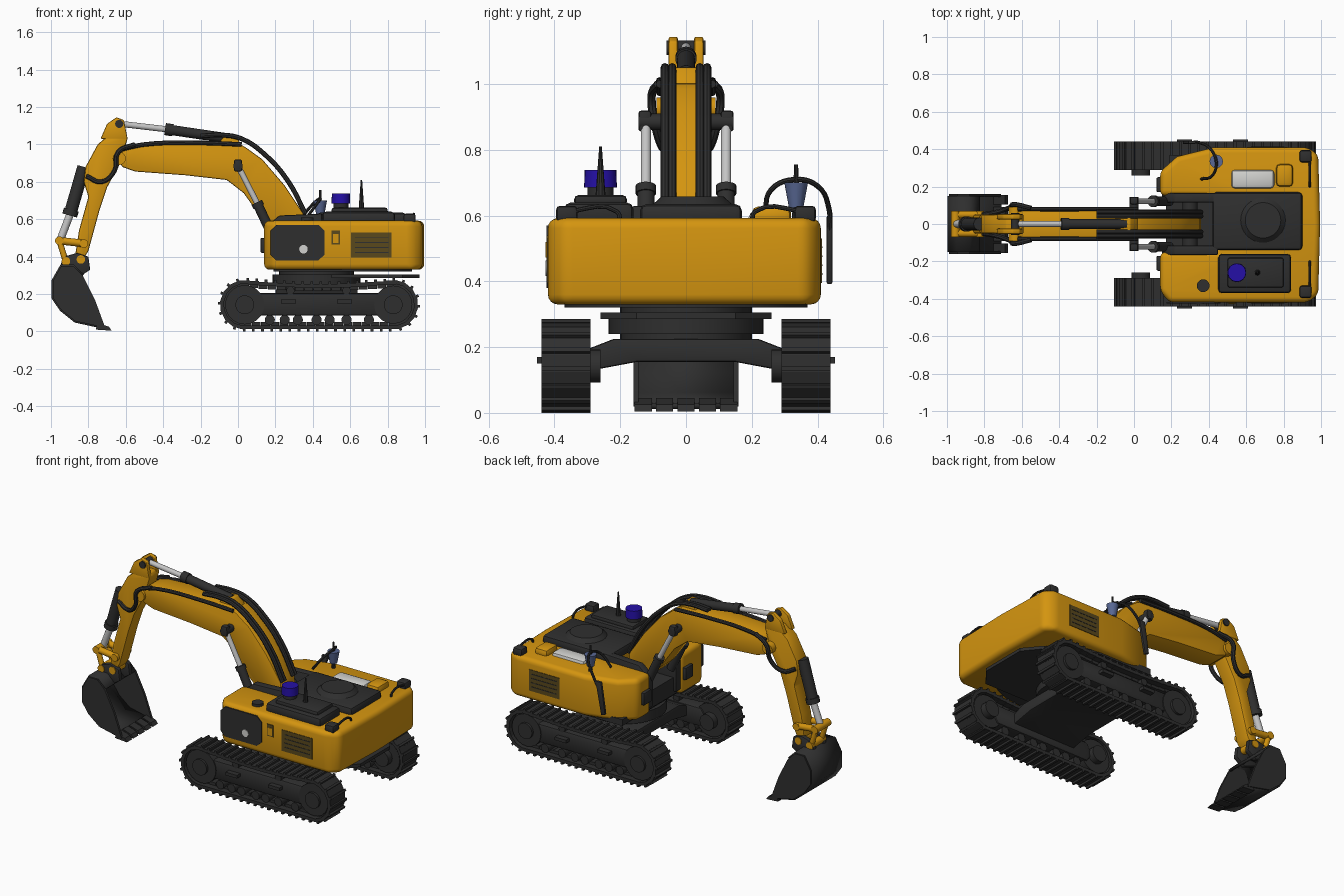
import bpy, bmesh
from math import pi, sin, cos, radians
from mathutils import Matrix, Vector
if "Cube" in bpy.data.objects:
    bpy.data.objects.remove(bpy.data.objects["Cube"])
created = []

def material(name, *color):
    mat = bpy.data.materials.new(name)
    mat.use_nodes = True
    mat.diffuse_color = (*color, 1)
    mat.node_tree.nodes["Principled BSDF"].inputs["Base Color"].default_value = (*color, 1)
    return mat

YELLOW = material("machine yellow", .66, .3, .005)
BLACK = material("matte black", .028, .028, .028)
STEEL = material("polished steel", .55, .55, .55)
WHITE = material("pale grey", .64, .64, .62)
BLUE = material("beacon blue", .018, .005, .38)
SLATE = material("slate blue", .1, .14, .3)
OLIVE = material("vent olive", .1, .065, .012)

def add_object(name, mesh, mat):
    mesh.materials.clear()
    mesh.materials.append(mat)
    created.append(bpy.data.objects.new(name, mesh))
    bpy.context.collection.objects.link(created[-1])
    return created[-1]

def finish(name, bm, mat):
    mesh = bpy.data.meshes.new(name)
    bmesh.ops.recalc_face_normals(bm, faces=bm.faces)
    bm.to_mesh(mesh)
    bm.free()
    return add_object(name, mesh, mat)

def prism(name, outline, low, high, mat, axis="y", bevel=0.0, segments=2):
    place = {"x": lambda a, b: (low, a, b), "y": lambda a, b: (a, low, b), "z": lambda a, b: (a, b, low)}[axis]
    bm = bmesh.new()
    face = bm.faces.new([bm.verts.new(place(a, b)) for a, b in outline])
    extruded = bmesh.ops.extrude_face_region(bm, geom=[face])["geom"]
    shift = Vector([(high - low) * (axis == letter) for letter in "xyz"])
    bmesh.ops.translate(bm, vec=shift, verts=[v for v in extruded if isinstance(v, bmesh.types.BMVert)])
    bmesh.ops.recalc_face_normals(bm, faces=bm.faces)
    if bevel:
        edges = [e for e in bm.edges if e.calc_face_angle(0) > radians(30)]
        bmesh.ops.bevel(bm, geom=edges, offset=bevel, segments=segments, profile=.5, affect="EDGES", clamp_overlap=True)
    return finish(name, bm, mat)

def box(name, xs, ys, zs, mat, bevel=0.0):
    return prism(name, [(xs[i], ys[j]) for i, j in ((0, 0), (1, 0), (1, 1), (0, 1))], *zs, mat, "z", bevel)

def rod(name, start, end, radius, mat, tip=None, sides=20):
    start, end = Vector(start), Vector(end)
    turn = (end - start).to_track_quat("Z", "Y").to_matrix().to_4x4()
    bm = bmesh.new()
    bmesh.ops.create_cone(bm, cap_ends=True, segments=sides, radius1=radius, radius2=radius if tip is None else tip,
                          depth=(end - start).length, matrix=Matrix.Translation((start + end) / 2) @ turn)
    return finish(name, bm, mat)

def hose(name, path, radius):
    curve = bpy.data.curves.new(name, "CURVE")
    curve.dimensions, curve.use_fill_caps = "3D", True
    curve.bevel_depth, curve.bevel_resolution, curve.resolution_u = radius, 2, 5
    spline = curve.splines.new("BEZIER")
    spline.bezier_points.add(len(path) - 1)
    for point, spot in zip(spline.bezier_points, path):
        point.co = spot
        point.handle_left_type = point.handle_right_type = "AUTO"
    temp = bpy.data.objects.new(name + "_path", curve)
    add_object(name, bpy.data.meshes.new_from_object(temp), BLACK)
    bpy.data.objects.remove(temp)

# Crawler tracks: shoes laid along a sagging loop
REAR, FRONT, AXLE, RADIUS, SHOES = .83, .036, .143, .12, 48
SPAN, ARC = REAR - FRONT, pi * RADIUS

def track_point(dist):
    half, along = divmod(dist, SPAN + ARC)
    flip, turn = 1 - 2 * half, max(0, along - SPAN) / RADIUS
    x = min(along, SPAN) - SPAN / 2 + RADIUS * sin(turn)
    sag = .02 * sin(pi * along / SPAN) if half == 0 and along < SPAN else 0
    return (REAR + FRONT) / 2 + flip * x, AXLE + flip * RADIUS * cos(turn) - sag, turn + pi * half

for side, label in ((-1, "near"), (1, "far")):
    bm = bmesh.new()
    for i in range(SHOES):
        x, z, angle = track_point(i * 2 * (SPAN + ARC) / SHOES)
        base = Matrix.Translation((x, side * .365, z)) @ Matrix.Rotation(angle, 4, "Y")
        for size, along, out in (((.055, .15, .02), 0, 0), ((.014, .15, .014), .016, .016), ((.046, .07, .02), 0, -.018)):
            shoe = base @ Matrix.Translation((along, 0, out)) @ Matrix.Diagonal((*size, 1))
            bmesh.ops.create_cube(bm, size=1, matrix=shoe)
    finish(label + "_track_shoes", bm, BLACK)
    frame = [(.06, .14), (.1, .205), (.76, .205), (.8, .15), (.76, .085), (.1, .085)]
    prism(label + "_track_frame", frame, side * .29, side * .42, BLACK, bevel=.012)
    for part, x, z, radius, low, high in (
            ("idler", FRONT, AXLE, .105, .3, .425), ("sprocket", REAR, AXLE, .102, .3, .425),
            ("idler_hub", FRONT, AXLE, .05, .26, .44), ("sprocket_hub", REAR, AXLE, .05, .26, .44),
            *[("lower_roller", x, .062, .027, .3, .425) for x in (.17, .25, .32, .42, .49, .58, .7)],
            *[("carrier_roller", x, .218, .022, .3, .425) for x in (.28, .58)]):
        rod(f"{label}_{part}", (x, side * low, z), (x, side * high, z), radius, BLACK)
    for x in (.23, .53):
        box(label + "_track_step", (x, x + .08), (side * .42, side * .453), (.15, .17), BLACK)
# Undercarriage and slew ring
half = [(.15, .155), (.31, .125), (.31, .19), (.22, .225)]
prism("carbody", half + [(-y, z) for y, z in reversed(half)], .2, .64, BLACK, "x", .008)
rod("slew_ring", (.42, 0, .22), (.42, 0, .335), .2, BLACK, sides=40)
rod("slew_flange", (.42, 0, .24), (.42, 0, .305), .235, BLACK, sides=40)
prism("belly_plate", [(.5, -.26), (.88, -.26), (.97, -.15), (.97, .15), (.88, .26), (.5, .26)], .285, .305, BLACK, "z")
arc = [(.55 + .38 * cos(a * pi / 12), .37 * sin(a * pi / 12)) for a in range(-6, 7)]
prism("revolving_frame", [(.19, -.37)] + arc + [(.19, .37)], .32, .36, BLACK, "z")
# House with a channel for the boom
plan = [(.14, -.15), (.14, -.36), (.19, -.42), (.93, -.42), (.985, -.375), (.995, 0), (.985, .37),
        (.93, .41), (.43, .41), (.23, .36), (.14, .28), (.14, .15), (.44, .15), (.44, -.15)]
prism("house", plan, .33, .592, YELLOW, "z", .03, 4)
box("channel_floor", (.17, .46), (-.15, .15), (.34, .45), BLACK)
for side in (-1, 1):
    wall = [(.15, .36), (.15, .56), (.22, .62), (.45, .63), (.45, .36)]
    prism("boom_bracket", wall, side * .115, side * .165, BLACK, bevel=.008)
    box("headlight", (.12, .15), (side * .17, side * .25), (.42, .5), BLACK, .008)
    box("rear_lamp", (.885, .95), (side * .33, side * .395), (.58, .63), BLACK, .012)
    hose("rear_rail", [(.94, side * .2, .58), (.94, side * .21, .612), (.94, side * .37, .612)], .007)
# Side panels
window = [(.175, .41), (.175, .54), (.205, .57), (.43, .57), (.462, .54), (.462, .41), (.43, .38), (.205, .38)]
prism("side_window", window, -.425, -.417, BLACK)
rod("window_badge", (.35, -.428, .44), (.35, -.421, .44), .023, WHITE)
box("latch_frame", (.5, .545), (-.424, -.417), (.465, .54), OLIVE)
box("latch_plate", (.507, .538), (-.427, -.419), (.472, .52), YELLOW)
for face, out in ((-.42, -.003), (.41, .003)):
    box("vent_panel", (.605, .82), (face - out, face + out), (.395, .53), OLIVE)
    for z in (.42, .447, .474, .501):
        box("vent_slat", (.625, .805), (face, face + 1.5 * out), (z, z + .005), BLACK)
# Roof equipment
box("engine_cover", (.42, .9), (-.14, .17), (.57, .635), BLACK, .02)
rod("cover_dome", (.69, .02, .63), (.69, .02, .658), .125, BLACK, .095, 32)
box("roof_panel", (.45, .84), (-.37, -.16), (.57, .64), BLACK, .02)
box("roof_panel_top", (.5, .8), (-.34, -.18), (.63, .662), BLACK, .012)
box("roof_hatch", (.52, .75), (.19, .29), (.57, .613), WHITE, .02)
box("filler_hump", (.76, .85), (.2, .32), (.57, .628), YELLOW, .02)
rod("beacon_base", (.55, -.26, .65), (.55, -.26, .69), .04, BLACK)
rod("beacon", (.55, -.26, .685), (.55, -.26, .738), .05, BLUE, .048, 24)
rod("antenna", (.66, -.26, .65), (.66, -.26, .81), .016, BLACK, .004, 10)
# Mirrors
arm_path = [(.36, .24, .6), (.42, .26, .68), (.44, .33, .71), (.41, .4, .69), (.35, .435, .62), (.31, .437, .55)]
hose("mirror_arm", arm_path, .008)
prism("mirror", [(.29, .39), (.26, .4), (.29, .6), (.33, .6)], .428, .445, BLACK, bevel=.005)
rod("mirror_post", (.44, .335, .58), (.44, .335, .755), .013, BLACK, .006, 10)
rod("mirror_clamp", (.44, .335, .625), (.44, .335, .7), .022, SLATE, .036, 12)
rod("near_mirror", (.37, -.33, .585), (.37, -.33, .608), .034, BLACK)
# Boom
boom = [(-.64, .93), (-.6, .985), (-.53, 1), (-.2, 1.015), (-.01, 1.012), (.04, .985), (.13, .92), (.25, .78), (.35, .63),
        (.36, .52), (.27, .48), (.2, .53), (.13, .6), (.03, .74), (-.06, .81), (-.28, .835), (-.55, .855), (-.62, .88)]
prism("boom", boom, -.073, .073, YELLOW, bevel=.008)
# Arm with a forked top
arm = [(-.68, 1.06), (-.6, 1.06), (-.59, 1.03), (-.635, .89), (-.7, .77), (-.74, .65), (-.8, .43), (-.83, .38),
       (-.87, .41), (-.85, .54), (-.8, .72), (-.825, .8), (-.815, .88), (-.75, 1)]
prism("arm", arm, -.05, .05, YELLOW, bevel=.009)
# Pins across boom, arm and bucket linkage
for name, x, z, reach, radius, mat in (
        ("boom_foot_pin", .3, .54, .16, .04, BLACK), ("boom_cylinder_pin", 0, .885, .145, .025, BLACK),
        ("boom_tip_pin", -.635, .925, .09, .035, YELLOW), ("arm_top_pin", -.635, 1.11, .06, .022, BLACK),
        *[("linkage_pin", x, z, .07, .023, YELLOW) for x, z in
          ((-.955, .485), (-.825, .47), (-.92, .375), (-.84, .385))]):
    rod(name, (x, -reach, z), (x, reach, z), radius, mat)

# Hydraulic cylinders
def cylinder(label, pin, joint, base, radius):
    rod(label + "_rod", pin, joint, radius * .6, STEEL)
    rod(label + "_barrel", joint, base, radius, BLACK)
    rod(label + "_gland", joint, Vector(joint).lerp(Vector(base), .12), radius * 1.2, BLACK)

cylinder("arm_cylinder", (-.63, 0, 1.11), (-.39, 0, 1.082), (-.04, 0, 1.03), .027)
cylinder("bucket_cylinder", (-.95, 0, .49), (-.9, 0, .62), (-.825, 0, .88), .034)
prism("arm_cylinder_mount", [(-.11, 1), (-.07, 1.05), (-.02, 1.05), (.02, 1)], -.045, .045, YELLOW, bevel=.006)
# Bucket: curved shell and teeth
shell = [(-.83, .3), (-.88, .35), (-.945, .35), (-.99, .27), (-.99, .18), (-.945, .115), (-.87, .055), (-.71, .02)]
bm = bmesh.new()
rows = [[bm.verts.new((x, y, z)) for y in (-.15, .15)] for x, z in shell]
for (a, b), (c, d) in zip(rows, rows[1:]):
    bm.faces.new((a, b, d, c))
solid = finish("bucket_shell", bm, BLACK).modifiers.new("thickness", "SOLIDIFY")
solid.thickness, solid.offset = .016, 0
for y in (-.13, -.065, 0, .065, .13):
    prism("bucket_tooth", [(-.75, .045), (-.76, .01), (-.675, .004), (-.69, .025)], y - .026, y + .026, BLACK)
# Paired parts of the digging gear
ear = [(-.96, .33), (-.93, .4), (-.86, .42), (-.8, .4), (-.79, .33), (-.85, .29)]
fork = [(-.735, 1.03), (-.7, 1.11), (-.65, 1.145), (-.61, 1.13), (-.59, 1.03)]
top_run = ((.36, .63), (.27, .8), (.15, .94), (.02, 1.03), (-.08, 1.05), (-.2, 1.045))
side_run = ((.02, 1), (-.2, 1.008), (-.5, 1), (-.62, .975))
arm_run = ((-.55, .085, 1), (-.64, .105, .96), (-.66, .09, .86), (-.73, .065, .8), (-.81, .05, .83))
for side in (-1, 1):
    y = side * .122
    cylinder("boom_cylinder", (0, y, .885), (.1, y, .69), (.19, y, .5), .026)
    box("boom_cylinder_eye", (-.022, .022), (side * .105, side * .145), (.855, .92), BLACK, .01)
    prism("arm_fork", fork, side * .025, side * .053, YELLOW, bevel=.006)
    for out in (.042, .064):
        hose("boom_hose", [(x, side * out, z) for x, z in top_run], .013)
    hose("side_hose", [(x, side * .08, z) for x, z in side_run], .012)
    hose("arm_hose", [(x, side * out, z) for x, out, z in arm_run], .013)
    rod("rocker_link", (-.955, side * .05, .485), (-.82, side * .05, .47), .02, YELLOW)
    rod("push_link", (-.955, side * .05, .485), (-.92, side * .05, .37), .016, YELLOW)
    prism("bucket_cheek", shell + [(-.765, .17)], side * .145, side * .16, BLACK)
    prism("bucket_ear", ear, side * .035, side * .065, BLACK, bevel=.006)
# Smooth rounded parts, keep edges crisp
for obj in bpy.context.scene.objects:
    obj.select_set(obj in created)
bpy.context.view_layer.objects.active = created[0]
bpy.ops.object.shade_smooth_by_angle(angle=radians(35))
